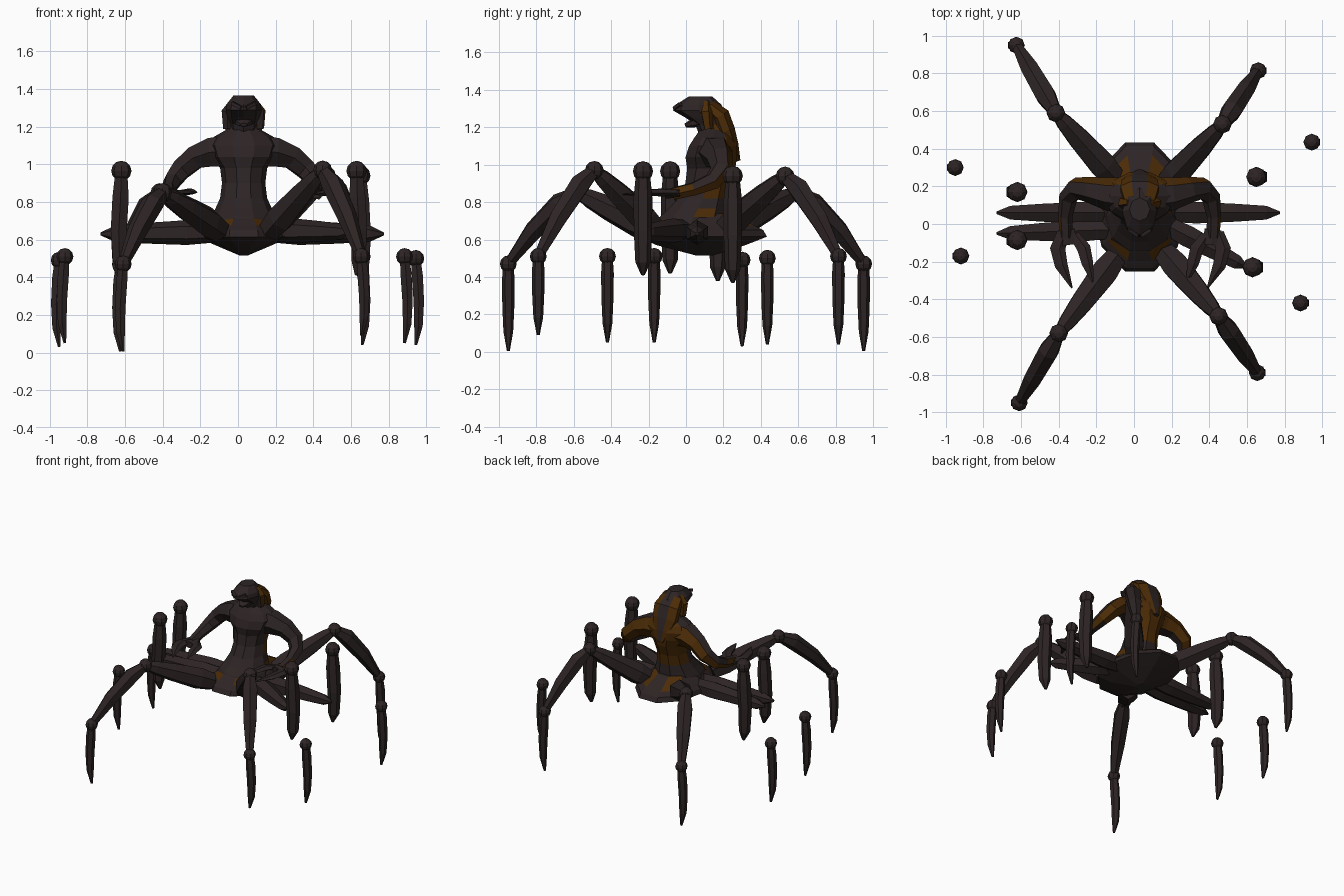
import bpy, bmesh, math
from mathutils import Vector

if "Cube" in bpy.data.objects:
    bpy.data.objects.remove(bpy.data.objects["Cube"])

CX = 0.03  # centre line of the upper body


def material(name, col):
    m = bpy.data.materials.new(name)
    m.diffuse_color = (*col, 1)
    m.use_nodes = True
    m.node_tree.nodes["Principled BSDF"].inputs["Base Color"].default_value = m.diffuse_color
    return m


DARK = material("dark_shell", (0.027, 0.018, 0.018))
BROWN = material("rust_brown", (0.072, 0.025, 0.002))


def skin(name, rings, rule=None):
    """Bridge equal-sized rings, cap both ends, colour faces by rule."""
    bm = bmesh.new()
    vs = [[bm.verts.new(p) for p in r] for r in rings]
    n = len(vs[0])
    for a, b in zip(vs, vs[1:]):
        for i in range(n):
            bm.faces.new((a[i], a[(i + 1) % n], b[(i + 1) % n], b[i]))
    bm.faces.new(vs[0][::-1])
    bm.faces.new(vs[-1])
    bmesh.ops.recalc_face_normals(bm, faces=bm.faces)
    bm.normal_update()
    if rule:
        for f in bm.faces:
            f.material_index = int(rule(f.calc_center_median(), f.normal))
    me = bpy.data.meshes.new(name)
    bm.to_mesh(me)
    bm.free()
    me.materials.append(DARK)
    me.materials.append(BROWN)
    ob = bpy.data.objects.new(name, me)
    bpy.context.collection.objects.link(ob)
    return ob


def tube(name, pts, radii, sides=6, flat=1.0, ref=(0, 0, 1), rule=None):
    """Tapered tube along a path; flat scales the cross-section along ref."""
    pts = [Vector(p) for p in pts]
    up, rings = Vector(ref), []
    for i, p in enumerate(pts):
        t = (pts[min(i + 1, len(pts) - 1)] - pts[max(i - 1, 0)]).normalized()
        up = (up - t * up.dot(t)).normalized()
        side = t.cross(up)
        angs = [2 * math.pi * (k + 0.5) / sides for k in range(sides)]
        rings.append([p + radii[i] * (side * math.cos(a) + up * math.sin(a) * flat) for a in angs])
    return skin(name, rings, rule)


def loft(name, rows, sides=8, rule=None):
    """Stack of horizontal ovals: (z, front y, back y, half width)."""
    rings = []
    for z, yf, yb, hx in rows:
        angs = [2 * math.pi * k / sides for k in range(sides)]
        rings.append([Vector((CX + hx * math.cos(a), (yf + yb) / 2 + (yb - yf) / 2 * math.sin(a), z)) for a in angs])
    return skin(name, rings, rule)


def ball(name, p, r):
    bm = bmesh.new()
    bmesh.ops.create_uvsphere(bm, u_segments=8, v_segments=6, radius=r)
    me = bpy.data.meshes.new(name)
    bm.to_mesh(me)
    bm.free()
    me.materials.append(DARK)
    ob = bpy.data.objects.new(name, me)
    ob.location = p
    bpy.context.collection.objects.link(ob)


def lower_leg(name, x, y, z, tip):
    s = math.copysign(1, x)
    h = z - tip
    ball(name + "_joint", (x, y, z), 0.045)
    tube(name, [(x, y, z), (x + s * .008, y, z - .2 * h), (x + s * .016, y, z - .5 * h),
                (x + s * .014, y, z - .78 * h), (x, y, tip)],
         [.028, .034, .032, .026, .008], ref=(0, 1, 0))


# abdomen with rust patches on its upper rim
def rim_patch(c, n):
    side = abs(c.x - CX)
    return .03 < side < .15 and c.z > .675 and (c.y < -.08 or c.y > .22) and n.z > .1


loft("abdomen", [(.515, .05, .15, .02), (.57, -.17, .33, .15), (.615, -.27, .45, .25),
                 (.65, -.25, .43, .24), (.675, -.21, .38, .21), (.705, -.17, .32, .18),
                 (.74, -.12, .25, .14)], 10, rim_patch)


# torso: rust upper back and a small patch on the right hip
def torso_rust(c, n):
    return (n.y > .25 and c.z > .86) or (c.x > .1 and .05 < c.y < .18 and .72 < c.z < .765)


loft("torso", [(.64, -.20, .24, .20), (.72, -.15, .23, .175), (.765, -.10, .23, .15),
               (.82, -.05, .23, .125), (.90, -.01, .24, .115), (.98, 0, .27, .125),
               (1.04, -.01, .28, .17), (1.10, .01, .28, .19), (1.145, .04, .26, .16),
               (1.185, .07, .23, .09), (1.22, .08, .21, .07)], 10, torso_rust)

# head, jaw and brow
loft("head", [(1.16, .07, .22, .07), (1.215, .05, .21, .08), (1.25, .0, .21, .09),
              (1.29, -.07, .20, .095), (1.32, -.055, .19, .09), (1.365, .015, .14, .055)])
tube("jaw", [(CX, .08, 1.235), (CX, .03, 1.22), (CX, -.005, 1.21)], [.06, .045, .02], 6, .5)
for s in (-1, 1):
    tube("brow", [(CX + s * .012, -.062, 1.3), (CX + s * .06, -.03, 1.325)], [.013, .013], 4)

# hood falling down the back
tube("hood", [(CX, .06, 1.325), (CX, .13, 1.305), (CX, .185, 1.26), (CX, .215, 1.18),
              (CX, .25, 1.10), (CX, .28, 1.02)], [.06, .09, .11, .105, .07, .025], 8, .5,
     rule=lambda c, n: abs(n.x) > .4)
for s in (-1, 1):
    tube("hood_side", [(CX + s * .055, .11, 1.335), (CX + s * .085, .11, 1.28), (CX + s * .085, .12, 1.19)],
         [.02, .034, .025], 5, rule=lambda c, n: c.y > .10)

# arms and claws
for s in (-1, 1):
    def P(x, y, z):
        return (CX + s * x, y, z)
    tube("arm", [P(.06, .15, 1.07), P(.17, .16, 1.065), P(.26, .18, 1.035), P(.335, .19, .97),
                 P(.38, .14, .91), P(.395, .04, .87), P(.39, -.07, .845)],
         [.10, .088, .07, .06, .05, .038, .035], 6, ref=(0, 1, 0),
         rule=lambda c, n: n.y > .3 or (c.z < .9 and n.x * s > .3))
    tube("palm", [P(.39, -.03, .85), P(.38, -.11, .845)], [.052, .052], 6, .5)
    tube("outer_claw", [P(.41, -.05, .85), P(.44, -.13, .85), P(.42, -.22, .85), P(.36, -.34, .84)],
         [.038, .045, .038, .005], 5, .45)
    tube("inner_claw", [P(.35, -.06, .85), P(.30, -.13, .855), P(.28, -.21, .855), P(.25, -.31, .85)],
         [.03, .04, .034, .005], 5, .45)

# four complete diagonal legs: hip, knee, ankle, tip height
DIAGONAL = [
    ("front_left", (-.10, -.18, .65), (-.40, -.58, .85), (-.61, -.95, .47), .005),
    ("front_right", (.17, -.16, .65), (.45, -.49, .97), (.655, -.79, .51), .09),
    ("back_left", (-.10, .24, .66), (-.415, .59, .85), (-.625, .95, .47), .005),
    ("back_right", (.17, .21, .66), (.47, .53, .94), (.66, .815, .51), .04),
]
for name, hip, knee, ankle, tip in DIAGONAL:
    h, k, a = Vector(hip), Vector(knee), Vector(ankle)
    tube(name + "_thigh", [h, h.lerp(k, .2), h.lerp(k, .6), h.lerp(k, .85), k], [.065, .08, .066, .05, .03])
    ball(name + "_knee", k, .05)
    up = Vector((0, 0, .025)) + Vector((a.x - k.x, a.y - k.y, 0)) * .04
    tube(name + "_shin", [k, k.lerp(a, .22) + up, k.lerp(a, .6) + up, a], [.035, .06, .053, .028])
    lower_leg(name + "_foot", *a, tip)

# four side legs made of separate pieces
THIGHS = [((-.12, .06, .64), (-.73, .06, .63)), ((-.12, -.03, .64), (-.73, -.05, .63)),
          ((.18, .06, .64), (.775, .06, .63)), ((.18, -.01, .65), (.60, -.23, .64))]
SHINS = [(-.62, .17, .965, .38), (-.62, -.085, .965, .42), (.65, .25, .94, .37), (.63, -.23, .965, .41)]
FEET = [(-.95, .30, .49, .03), (-.92, -.17, .51, .05), (.945, .435, .50, .04), (.885, -.42, .51, .05)]
for (a, b), (x, y, z, tip), foot in zip(THIGHS, SHINS, FEET):
    a, b = Vector(a), Vector(b)
    tube("side_thigh", [a, a.lerp(b, .25), a.lerp(b, .6), a.lerp(b, .88), b], [.055, .066, .055, .042, .008])
    s = math.copysign(1, x)
    ball("side_knee", (x, y, z), .054)
    tube("side_shin", [(x, y, z), (x + s * .004, y, z - .14), (x + s * .014, y, z - .32),
                       (x + s * .01, y, tip + .07), (x, y, tip)],
         [.036, .05, .049, .041, .01], ref=(0, 1, 0))
    lower_leg("side_foot", *foot)
